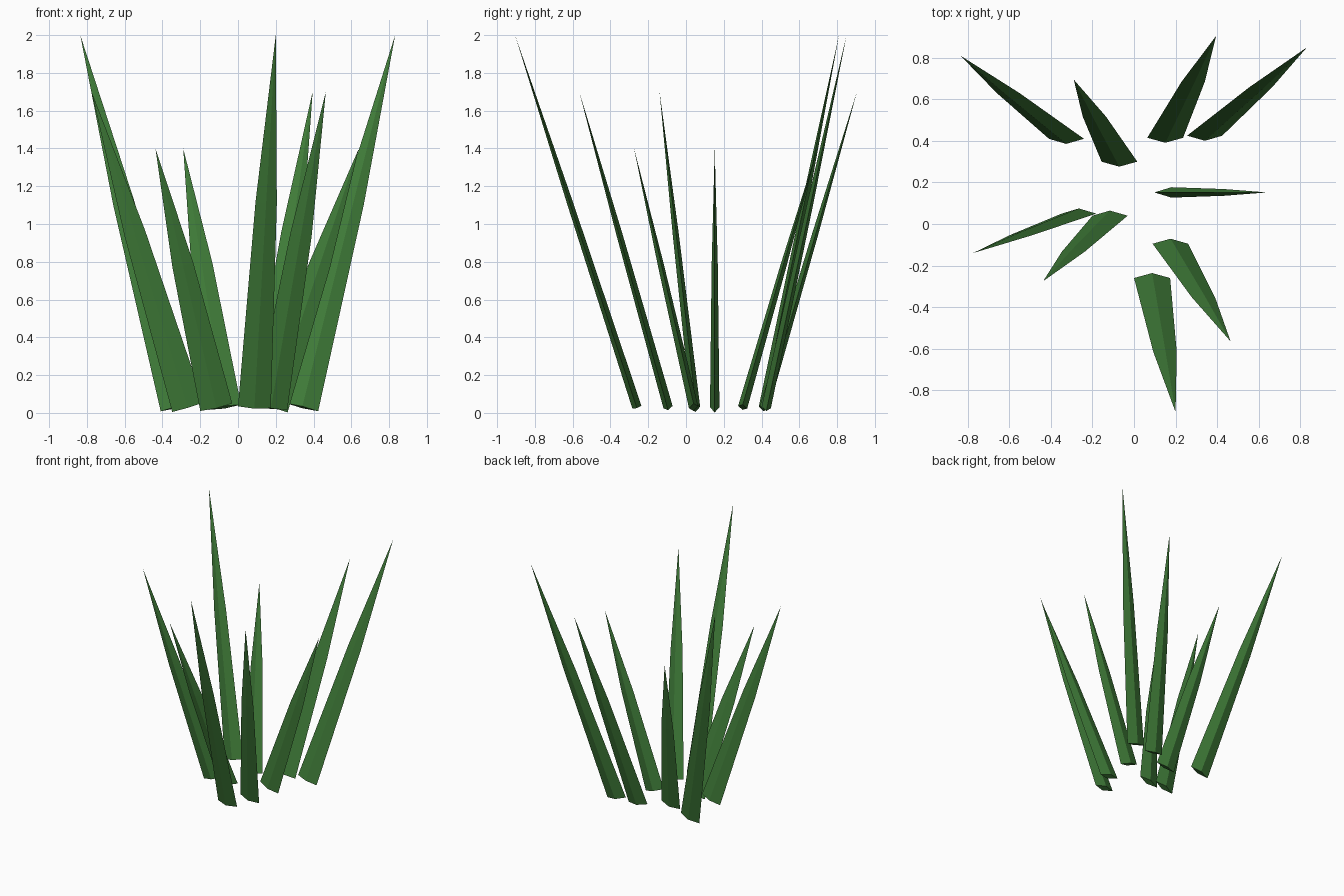
import bpy
import bmesh
from mathutils import Vector

old = bpy.data.objects.get("Cube")
if old:
    bpy.data.objects.remove(old, do_unlink=True)

# Single leaf colour
LEAF = (0.05, 0.2, 0.04, 1.0)
green = bpy.data.materials.new("leaf_green")
green.use_nodes = True
green.diffuse_color = LEAF
shader = next(n for n in green.node_tree.nodes if n.type == 'BSDF_PRINCIPLED')
shader.inputs["Base Color"].default_value = LEAF
shader.inputs["Roughness"].default_value = 0.8

HALF_WIDTH = 0.087
HALF_DEPTH = 0.025
BASE_Z = 0.03
# Taper: fraction along the blade, scale of the diamond section
RINGS = [(0.0, 1.0), (0.55, 0.65)]


def blade(name, base_xy, tip):
    """Flat diamond-section blade tapering from its base to a point."""
    base, tip = Vector((*base_xy, BASE_Z)), Vector(tip)
    axis = tip - base
    side = Vector((axis.z, 0, -axis.x)).normalized()
    front = axis.cross(side).normalized()
    section = [side * HALF_WIDTH, front * HALF_DEPTH,
               -side * HALF_WIDTH, -front * HALF_DEPTH]

    bm = bmesh.new()
    rings = [[bm.verts.new(base + axis * t + p * s) for p in section]
             for t, s in RINGS]
    point = bm.verts.new(tip)
    bm.faces.new(rings[0][::-1])
    lower, upper = rings
    for i in range(4):
        j = (i + 1) % 4
        bm.faces.new((lower[i], lower[j], upper[j], upper[i]))
        bm.faces.new((upper[i], upper[j], point))
    bmesh.ops.recalc_face_normals(bm, faces=bm.faces)

    mesh = bpy.data.meshes.new(name)
    bm.to_mesh(mesh)
    bm.free()
    mesh.materials.append(green)
    bpy.context.collection.objects.link(bpy.data.objects.new(name, mesh))


# Tall, medium and short blades fanning outwards
blade("tall_blade_front", (0.087, -0.26), (0.2, -0.905, 2))
blade("tall_blade_back_right", (-0.325, 0.41), (-0.835, 0.81, 2))
blade("tall_blade_back_left", (0.34, 0.425), (0.832, 0.85, 2))
blade("medium_blade_front_left", (0.175, -0.095), (0.465, -0.565, 1.7))
blade("medium_blade_right", (-0.265, 0.05), (-0.775, -0.14, 1.7))
blade("medium_blade_back", (0.15, 0.415), (0.395, 0.905, 1.7))
blade("short_blade_front_right", (-0.115, 0.04), (-0.437, -0.275, 1.4))
blade("short_blade_left", (0.18, 0.152), (0.64, 0.152, 1.4))
blade("short_blade_back_right", (-0.07, 0.3), (-0.29, 0.695, 1.4))
